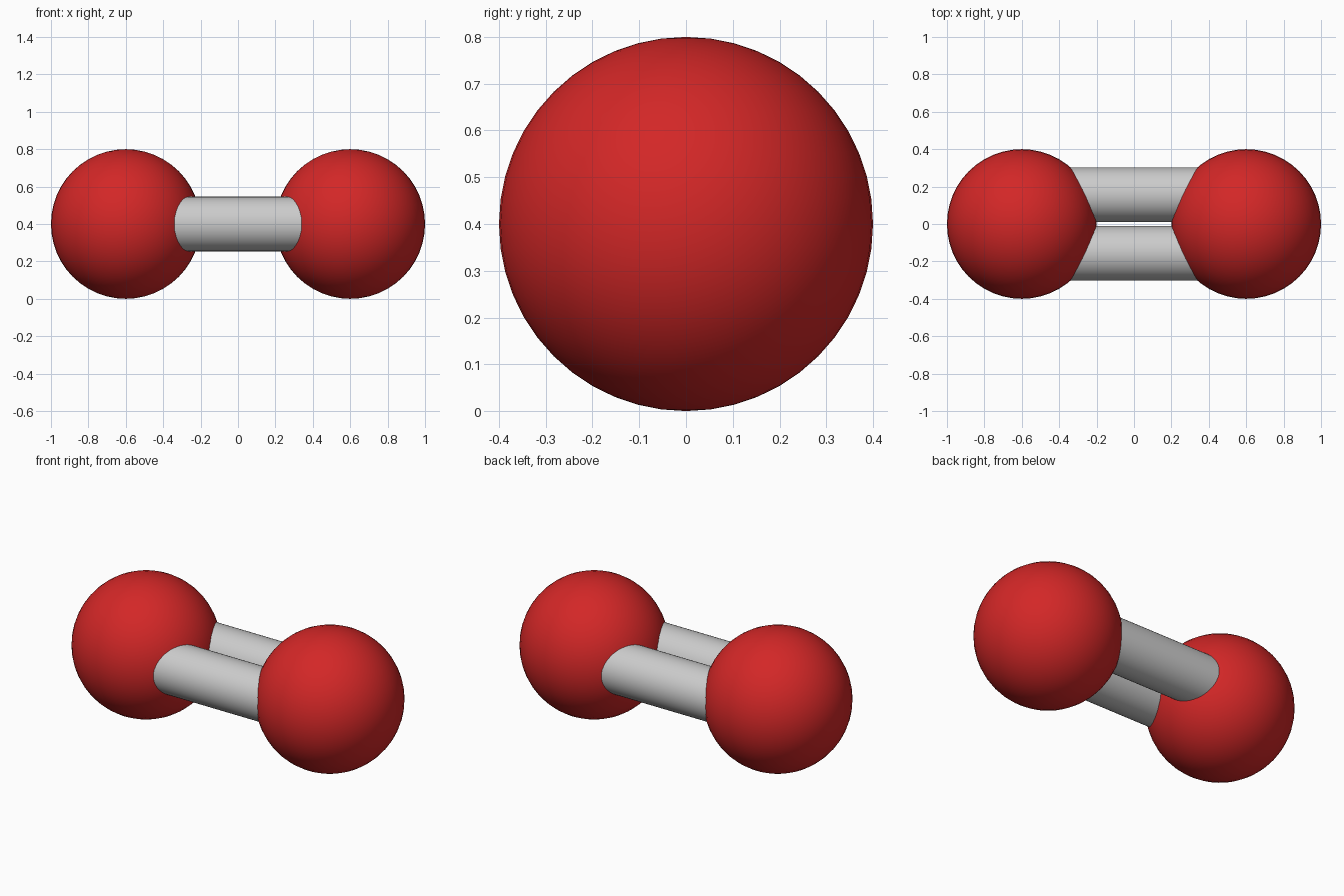
import bpy
from math import pi

if "Cube" in bpy.data.objects:
    bpy.data.objects.remove(bpy.data.objects["Cube"])

R = 0.4          # ball radius
BALL_X = 0.6     # ball centre offset
ROD_R = 0.146
ROD_Y = 0.157    # rod centre offset

red = bpy.data.materials.new("red")
red.diffuse_color = (0.65, 0.02, 0.02, 1)
red.use_nodes = True
red.node_tree.nodes["Principled BSDF"].inputs["Base Color"].default_value = red.diffuse_color


def finish(name):
    ob = bpy.context.object
    ob.name = name
    bpy.ops.object.shade_smooth_by_angle()
    return ob


# Two large red balls
for side, label in ((-1, "left"), (1, "right")):
    bpy.ops.mesh.primitive_uv_sphere_add(
        segments=48, ring_count=24, radius=R, location=(side * BALL_X, 0, R))
    finish(label + "_ball").data.materials.append(red)

# Pair of parallel grey rods, running into both balls
for side, label in ((-1, "front"), (1, "back")):
    bpy.ops.mesh.primitive_cylinder_add(
        vertices=48, radius=ROD_R, depth=2 * BALL_X,
        location=(0, side * ROD_Y, R), rotation=(0, pi / 2, 0))
    finish(label + "_rod")
